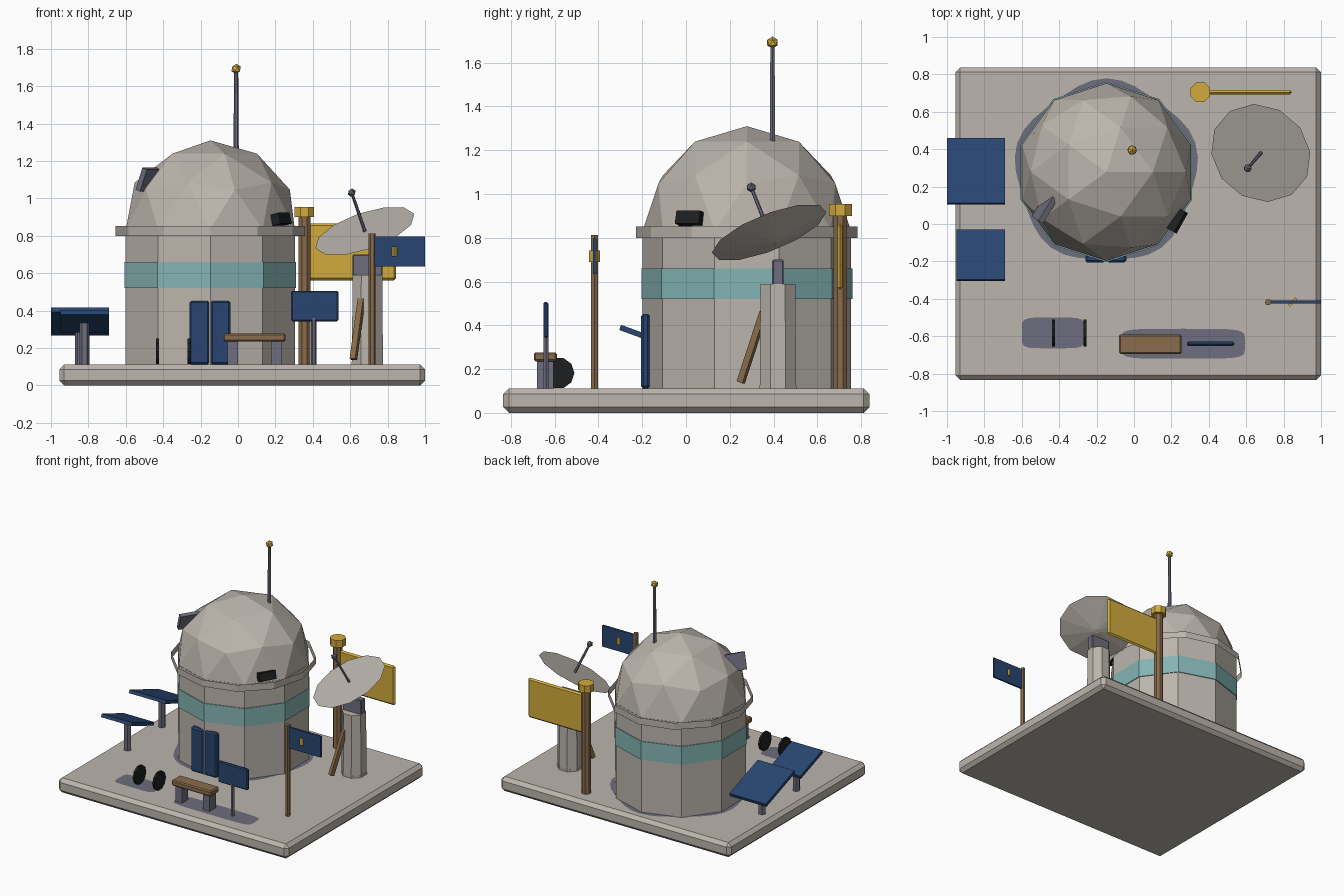
import bpy, bmesh, math
from mathutils import Vector, Matrix

if "Cube" in bpy.data.objects:
    bpy.data.objects.remove(bpy.data.objects["Cube"])

def mat(name, *rgb):
    m = bpy.data.materials.new(name)
    m.diffuse_color = (*rgb, 1)
    m.use_nodes = True
    m.node_tree.nodes["Principled BSDF"].inputs["Base Color"].default_value = m.diffuse_color
    return m

STONE = mat("warm grey", .50, .46, .415)
TEAL = mat("teal", .23, .46, .45)
BLUE = mat("navy blue", .021, .06, .165)
GOLD = mat("gold", .65, .41, .045)
WOOD = mat("brown wood", .25, .15, .07)
METAL = mat("slate metal", .155, .155, .21)
BLACK = mat("black", .012, .013, .014)

def finish(name, bm, m, bevel=0, matrix=None):
    bmesh.ops.recalc_face_normals(bm, faces=bm.faces)
    me = bpy.data.meshes.new(name)
    bm.to_mesh(me)
    bm.free()
    me.materials.append(m)
    ob = bpy.data.objects.new(name, me)
    bpy.context.collection.objects.link(ob)
    if matrix:
        ob.matrix_world = matrix
    if bevel:
        b = ob.modifiers.new("bevel", "BEVEL")
        b.width, b.segments = bevel, 1
    return ob

def box(name, lo, hi, m, bevel=0):
    """Axis-aligned box between two corners."""
    lo, hi = Vector(lo), Vector(hi)
    bm = bmesh.new()
    bmesh.ops.create_cube(bm, size=1, matrix=Matrix.Diagonal((*(hi - lo), 1)))
    return finish(name, bm, m, bevel, Matrix.Translation((lo + hi) / 2))

def turned_box(name, centre, size, m, rot, bevel=0):
    """Box about a centre; rot is a rotation matrix."""
    bm = bmesh.new()
    bmesh.ops.create_cube(bm, size=1, matrix=Matrix.Diagonal((*size, 1)))
    return finish(name, bm, m, bevel, Matrix.Translation(centre) @ rot)

def prism(name, n, r0, r1, p0, p1, m, phase=0.0, caps=True):
    """n-sided column or frustum from point p0 to point p1."""
    p0, p1 = Vector(p0), Vector(p1)
    q = (p1 - p0).to_track_quat('Z', 'Y') if (p1 - p0).xy.length > 1e-6 else Matrix.Identity(3)
    bm = bmesh.new()
    rings = []
    for p, r in ((p0, r0), (p1, r1)):
        rings.append([bm.verts.new(p + q @ Vector((r * math.cos(phase + i * math.tau / n),
                      r * math.sin(phase + i * math.tau / n), 0))) for i in range(n)])
    a, b = rings
    for i in range(n):
        j = (i + 1) % n
        bm.faces.new((a[i], a[j], b[j], b[i]))
    if caps:
        bm.faces.new(a[::-1])
        bm.faces.new(b)
    return finish(name, bm, m)

def ball(name, centre, r, m, sub=1):
    bm = bmesh.new()
    bmesh.ops.create_icosphere(bm, subdivisions=sub, radius=r)
    return finish(name, bm, m, 0, Matrix.Translation(centre))

def patch(name, points, z, m=METAL):
    """Thin painted mark on the ground."""
    bm = bmesh.new()
    bm.faces.new([bm.verts.new((x, y, z)) for x, y in points])
    return finish(name, bm, m)

def rounded(x0, x1, y0, y1, n=24, e=.35):
    """Points of a soft rounded rectangle."""
    pts = []
    for i in range(n):
        c, s = math.cos(i * math.tau / n), math.sin(i * math.tau / n)
        pts.append(((x0 + x1) / 2 + (x1 - x0) / 2 * math.copysign(abs(c) ** e, c),
                    (y0 + y1) / 2 + (y1 - y0) / 2 * math.copysign(abs(s) ** e, s)))
    return pts

rz = lambda deg: Matrix.Rotation(math.radians(deg), 4, 'Z')
rx = lambda deg: Matrix.Rotation(math.radians(deg), 4, 'X')
ry = lambda deg: Matrix.Rotation(math.radians(deg), 4, 'Y')
G = .112                       # ground level on the slab
CX, CY = -.148, .278           # centre of the round building

# Ground slab
box("base_slab", (-.955, -.835, 0), (1, .838, G), STONE, .026)

# Ground marks
patch("front_left_mark", rounded(-.60, -.265, -.665, -.50), G + .002)
patch("bench_mark", rounded(-.07, .595, -.72, -.56), G + .002)
patch("building_mark", [(CX + (.483 + .018 * math.sin(5 * t)) * math.cos(t),
      CY + (.483 + .018 * math.sin(5 * t)) * math.sin(t))
      for t in (i * math.tau / 40 for i in range(40))], G + .002)

# Round building: drum, colour band, loose collar and faceted dome
ph = math.radians(18)
prism("drum", 10, .476, .476, (CX, CY, G - .01), (CX, CY, .84), STONE, ph)
prism("drum_band", 10, .482, .482, (CX, CY, .52), (CX, CY, .66), TEAL, ph)
prism("collar", 12, .506, .506, (CX, CY, .80), (CX, CY, .852), STONE, 0, caps=False)
ball("dome", (CX, CY, .835), .475, STONE, 2)

# Double door
for side, x0, x1 in (("left", -.26, -.153), ("right", -.147, -.04)):
    box("door_" + side, (x0, -.205, G), (x1, -.165, .452), BLUE, .01)

# Dome fittings: black vent, slate hatch, aerial
turned_box("dome_vent", (.228, .02, .888), (.055, .125, .06), BLACK, rz(-29) @ ry(-15))
turned_box("dome_hatch", (-.478, .085, 1.10), (.15, .03, .125), METAL, rz(58) @ rx(20))
prism("aerial_mast", 6, .015, .011, (-.01, .395, 1.15), (-.01, .395, 1.69), METAL)
ball("aerial_ball", (-.01, .395, 1.692), .028, GOLD)

# Tilted solar panels on posts, high edge to the front
for name, x0, x1, y0, y1 in (("front", -.95, -.69, -.305, -.03), ("rear", -1, -.69, .105, .46)):
    cx, cy = (x0 + x1) / 2, (y0 + y1) / 2
    run = (y1 - y0 - .008) / math.cos(math.radians(20))
    turned_box("solar_panel_" + name, (cx, cy, .342), (x1 - x0, run, .025), BLUE, rx(-20))
    prism("solar_post_" + name, 6, .027, .027, (cx, cy, G), (cx, cy, .335), METAL)

# Pair of black wheels
for i, x in enumerate((-.43, -.263)):
    prism("wheel_%d" % i, 10, .072, .072, (x - .008, -.582, .182), (x + .008, -.582, .182), BLACK)

# Bench
box("bench_seat", (-.08, -.695, .235), (.255, -.59, .277), WOOD, .008)
for i, x in enumerate((-.055, .18)):
    box("bench_leg_%d" % i, (x, -.68, G), (x + .055, -.605, .24), METAL)

# Notice board
prism("board_post", 6, .014, .014, (.405, -.64, G), (.405, -.64, .36), METAL)
box("board_panel", (.284, -.652, .343), (.536, -.628, .506), BLUE, .007)

# Small flag with gold emblem
prism("flag_pole", 6, .018, .018, (.717, -.418, G), (.717, -.418, .812), WOOD)
box("flag_cloth", (.725, -.425, .635), (1, -.41, .797), BLUE)
turned_box("flag_emblem", (.848, -.418, .716), (.055, .014, .052), GOLD, rz(45))

# Tall gold banner
prism("banner_pole", 8, .034, .034, (.355, .705, G), (.355, .705, .91), WOOD, math.pi / 8)
prism("banner_cap", 8, .057, .057, (.355, .705, .90), (.355, .705, .955), GOLD, math.pi / 8)
box("banner_cloth", (.37, .692, .562), (.845, .716, .866), GOLD, .012)

# Dish: octagonal pedestal, yoke, shallow cone, feed arm, leaning strut
PX, PY = .692, .42
prism("dish_pedestal_foot", 8, .091, .091, (PX, PY, G), (PX, PY, .127), STONE, math.pi / 8)
prism("dish_pedestal", 8, .09, .086, (PX, PY, G), (PX, PY, .59), STONE, math.pi / 8)
box("dish_yoke", (PX - .08, PY - .026, .585), (PX + .08, PY + .026, .70), METAL, .005)
rim = Vector((.678, .38, .825))
axis = Vector((-.34, -.40, 1)).normalized()
prism("dish_bowl", 12, .02, .28, rim - axis * .055, rim, STONE, math.pi / 12)
tip = rim + axis * .232
prism("feed_arm", 6, .01, .008, rim - axis * .02, tip, METAL)
ball("feed_ball", tip, .023, METAL)
lo, hi = Vector((.617, .25, .14)), Vector((.66, .355, .46))
turned_box("pedestal_strut", (lo + hi) / 2, (.032, .03, (hi - lo).length), WOOD,
           (hi - lo).to_track_quat('Z', 'Y').to_matrix().to_4x4())
